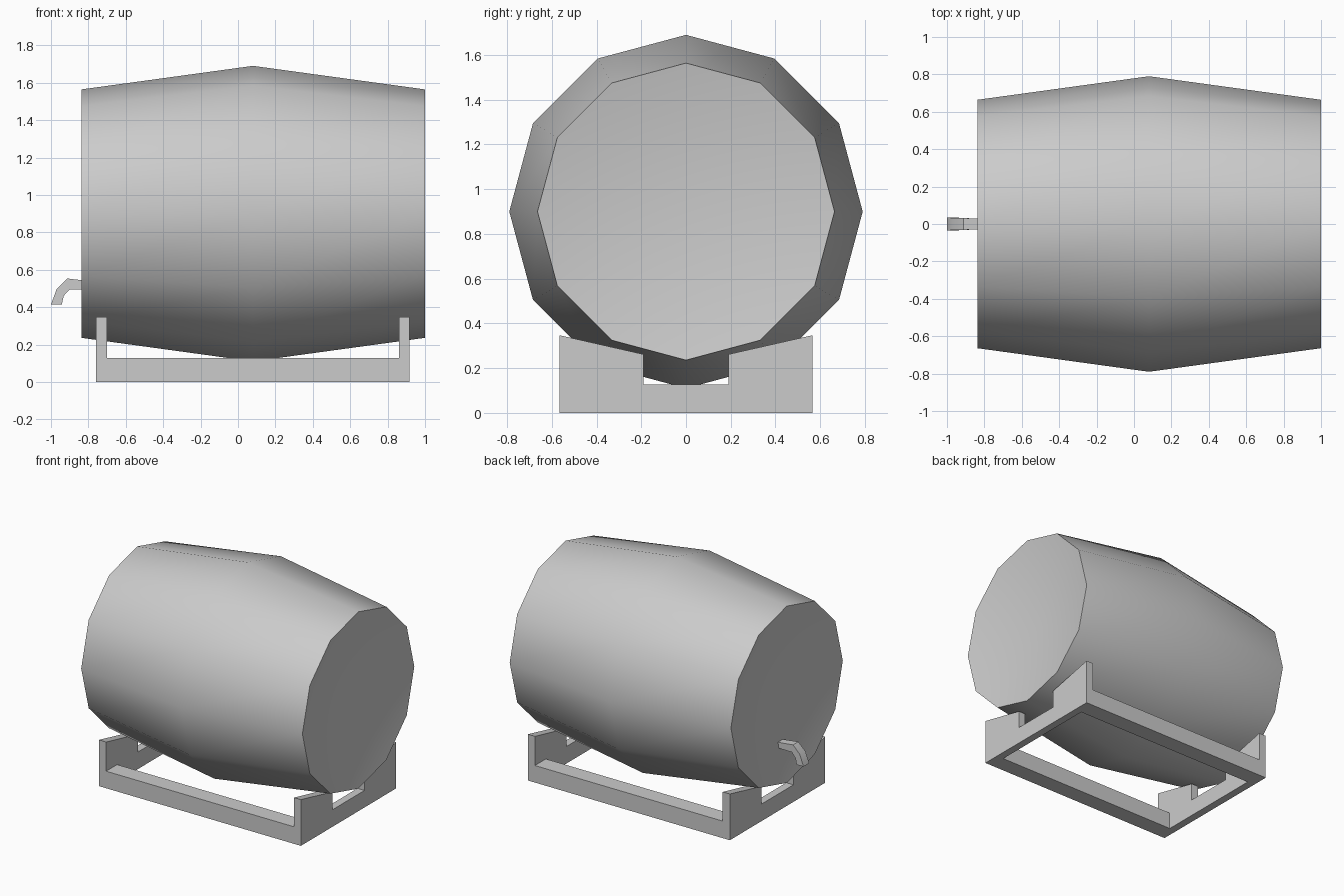
import bpy, bmesh
from math import sin, cos, pi, radians

if "Cube" in bpy.data.objects:
    bpy.data.objects.remove(bpy.data.objects["Cube"])


def finish(name, bm, smooth=None):
    bmesh.ops.recalc_face_normals(bm, faces=bm.faces)
    me = bpy.data.meshes.new(name)
    bm.to_mesh(me)
    bm.free()
    ob = bpy.data.objects.new(name, me)
    bpy.context.collection.objects.link(ob)
    if smooth:
        bpy.context.view_layer.objects.active = ob
        ob.select_set(True)
        bpy.ops.object.shade_smooth_by_angle(angle=radians(smooth))
        ob.select_set(False)
    return ob


def loft(name, rings, smooth=None, tips=None):
    """Skin a row of equal-sized point rings; caps are flat, or fans to tips."""
    bm = bmesh.new()
    rows = [[bm.verts.new(p) for p in ring] for ring in rings]
    n = len(rows[0])
    for a, b in zip(rows, rows[1:]):
        for i in range(n):
            bm.faces.new((a[i], a[(i + 1) % n], b[(i + 1) % n], b[i]))
    for k, row in enumerate((rows[0], rows[-1])):
        if tips:
            tip = bm.verts.new(tips[k])
            for i in range(n):
                bm.faces.new((row[i], row[(i + 1) % n], tip))
        else:
            bm.faces.new(row)
    return finish(name, bm, smooth)


# Barrel: twelve sides, widest in the middle, with dished (sunken) ends
SIDES, AXIS_Z, DISH = 12, 0.9, 0.12
loft("barrel", [
    [(x, r * sin(2 * pi * i / SIDES), AXIS_Z + r * cos(2 * pi * i / SIDES))
     for i in range(SIDES)]
    for x, r in ((-0.838, 0.664), (0.08, 0.79), (1.0, 0.664))],
    smooth=50, tips=[(-0.838 + DISH, 0, AXIS_Z), (1.0 - DISH, 0, AXIS_Z)])

# Stand end boards: notched cradle profile in the y-z plane
half = [(0.565, 0), (0.565, 0.347), (0.19, 0.262), (0.19, 0.128)]
profile = half + [(-y, z) for y, z in reversed(half)]
for name, x0, x1 in (("tap_end_board", -0.76, -0.70), ("rear_end_board", 0.86, 0.918)):
    loft(name, [[(x, y, z) for y, z in profile] for x in (x0, x1)])

# Stand side rails joining the boards
for name, s in (("front_rail", -1), ("back_rail", 1)):
    loft(name, [[(x, s * y, z) for y, z in
                 ((0.435, 0), (0.565, 0), (0.565, 0.128), (0.435, 0.128))]
                for x in (-0.70, 0.86)])

# Tap: bent square spout, given as upper and lower edge points with half width
spout = [((-0.76, 0.535), (-0.76, 0.495), 0.029),
         ((-0.912, 0.553), (-0.90, 0.495), 0.031),
         ((-0.97, 0.495), (-0.932, 0.46), 0.033),
         ((-1.0, 0.414), (-0.942, 0.414), 0.034)]
loft("tap", [[(u[0], -w, u[1]), (u[0], w, u[1]), (l[0], w, l[1]), (l[0], -w, l[1])]
             for u, l, w in spout], smooth=40)
